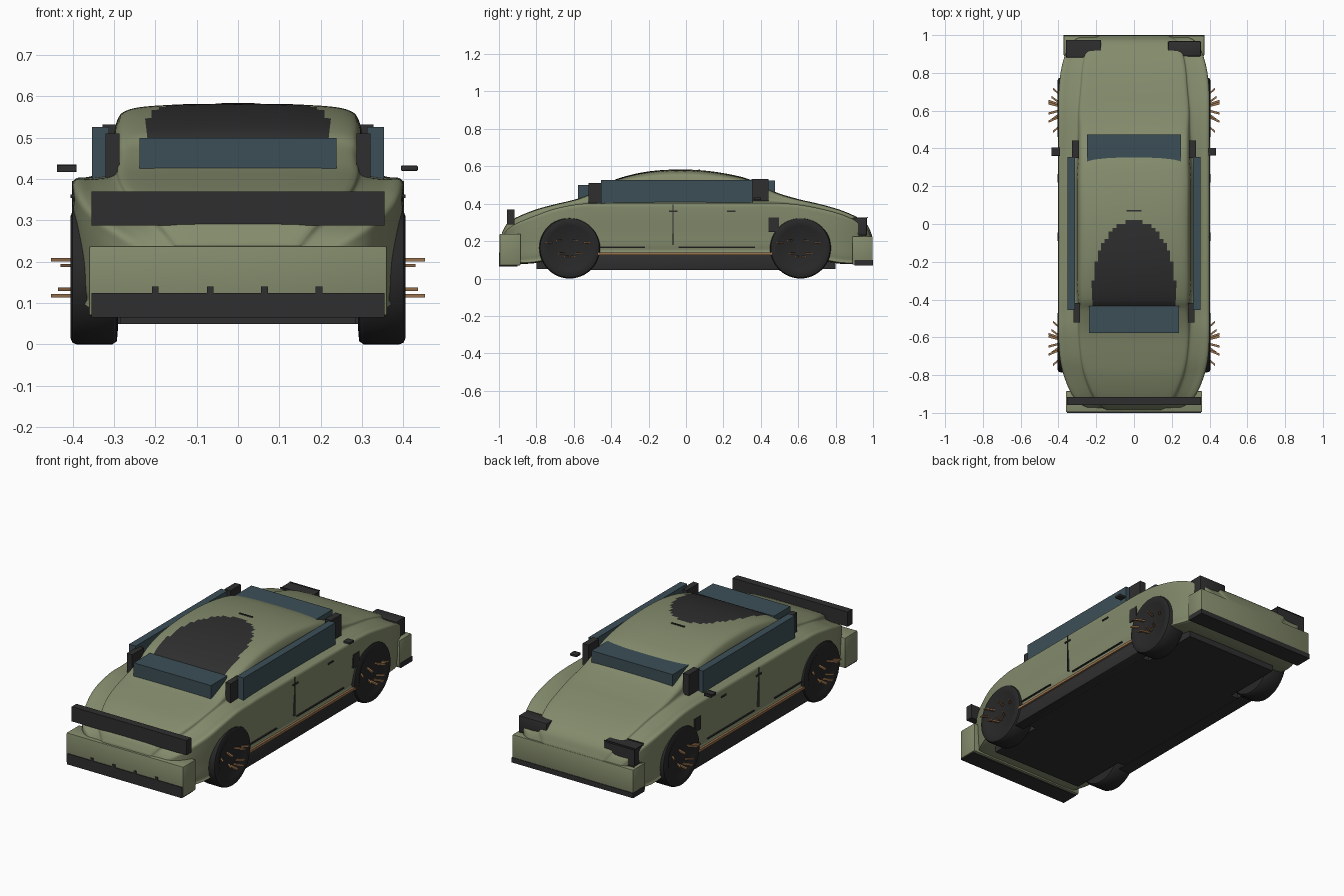
import bpy, bmesh, math
from mathutils import Vector


def material(name, rgb):
    m = bpy.data.materials.new(name)
    m.diffuse_color = (*rgb, 1)
    return m


OLIVE = material("olive paint", (0.23, 0.26, 0.15))
DARK = material("dark trim", (0.028, 0.028, 0.028))
TYRE = material("tyre black", (0.021, 0.021, 0.021))
GLASS = material("blue glass", (0.046, 0.078, 0.095))
COPPER = material("copper", (0.32, 0.17, 0.075))


def finish(name, bm, mats, smooth=None):
    bmesh.ops.recalc_face_normals(bm, faces=bm.faces[:])
    me = bpy.data.meshes.new(name)
    bm.to_mesh(me)
    bm.free()
    for m in mats:
        me.materials.append(m)
    ob = bpy.data.objects.new(name, me)
    bpy.context.collection.objects.link(ob)
    if smooth:
        bpy.ops.object.select_all(action='DESELECT')
        ob.select_set(True)
        bpy.context.view_layer.objects.active = ob
        bpy.ops.object.shade_smooth_by_angle(angle=math.radians(smooth))
    return ob


def box(name, mat, x, y, z, bevel=0.0, mirror=False):
    """Box from (min, max) ranges, optionally repeated on the other side."""
    for s in ((1, -1) if mirror else (1,)):
        bm = bmesh.new()
        bmesh.ops.create_cube(bm, size=1)
        for v in bm.verts:
            v.co = [(a + b) / 2 + c * (b - a) for c, (a, b) in zip(v.co, (x, y, z))]
            v.co.x *= s
        if bevel:
            bmesh.ops.bevel(bm, geom=bm.edges[:], offset=bevel, segments=2,
                            profile=0.5, affect='EDGES')
        finish(name, bm, [mat], 30 if bevel else None)


def spline(pts, n):
    """Catmull-Rom resampling with n samples per span."""
    p = [Vector(q) for q in pts]
    p = [2 * p[0] - p[1]] + p + [2 * p[-1] - p[-2]]
    out = []
    for i in range(1, len(p) - 2):
        a, b, c, d = p[i - 1:i + 3]
        for k in range(n):
            t = k / n
            out.append(0.5 * (2 * b + (c - a) * t + (2 * a - 5 * b + 4 * c - d) * t * t
                              + (3 * b - a - 3 * c + d) * t ** 3))
    return out + [p[-2]]


# Body stations: y, half width, bottom, shoulder height, top height, cabin half width
STATIONS = [
    (-0.985, 0.21, 0.10, 0.215, 0.245, 0.15), (-0.955, 0.28, 0.09, 0.26, 0.295, 0.19),
    (-0.90, 0.33, 0.08, 0.295, 0.33, 0.23), (-0.80, 0.372, 0.085, 0.335, 0.37, 0.27),
    (-0.70, 0.393, 0.11, 0.37, 0.397, 0.29), (-0.57, 0.400, 0.13, 0.395, 0.430, 0.30),
    (-0.46, 0.400, 0.13, 0.398, 0.480, 0.30), (-0.40, 0.400, 0.13, 0.400, 0.520, 0.305),
    (-0.30, 0.400, 0.13, 0.400, 0.553, 0.31), (-0.18, 0.400, 0.13, 0.400, 0.575, 0.31),
    (-0.04, 0.400, 0.13, 0.400, 0.583, 0.31), (0.10, 0.400, 0.13, 0.400, 0.577, 0.31),
    (0.24, 0.400, 0.13, 0.400, 0.556, 0.31), (0.35, 0.400, 0.13, 0.400, 0.526, 0.305),
    (0.48, 0.400, 0.13, 0.400, 0.462, 0.30), (0.60, 0.400, 0.13, 0.392, 0.425, 0.30),
    (0.72, 0.397, 0.10, 0.370, 0.397, 0.29), (0.83, 0.383, 0.08, 0.340, 0.365, 0.28),
    (0.92, 0.355, 0.08, 0.300, 0.325, 0.26), (0.97, 0.32, 0.085, 0.260, 0.285, 0.23),
    (0.995, 0.27, 0.10, 0.205, 0.230, 0.19)]


def section(w, zb, zs, zt, g):
    h, m = zt - zs, zs - zb
    return [(0, zb), (0.88 * w, zb), (0.965 * w, zb + 0.1 * m), (0.985 * w, zb + 0.45 * m),
            (w, zb + 0.85 * m), (0.985 * w, zs), (0.5 * (w + g), zs + 0.04 * h),
            (g, zs + 0.20 * h), (0.955 * g, zs + 0.72 * h), (0.85 * g, zs + 0.92 * h),
            (0.5 * g, zs + 0.985 * h), (0, zt)]


bm = bmesh.new()
rings = []
params = spline([s[:3] for s in STATIONS], 7), spline([s[3:] for s in STATIONS], 7)
for p, q in zip(*params):
    half = spline([(a, b, 0) for a, b in section(p[1], p[2], q[0], q[1], q[2])], 7)
    loop = [(v.x, v.y) for v in half] + [(-v.x, v.y) for v in half[-2:0:-1]]
    rings.append([bm.verts.new((x, p[0], z)) for x, z in loop])
for a, b in zip(rings, rings[1:]):
    for i in range(len(a)):
        j = (i + 1) % len(a)
        bm.faces.new((a[i], a[j], b[j], b[i]))
bm.faces.new(rings[0])
bm.faces.new(rings[-1])
# Dark roof panel: rounded at one end, running down under the sloping glass
for f in bm.faces:
    c = f.calc_center_median()
    if c.z > 0.45 and -0.47 < c.y < 0.02:
        t = max(0, (c.y + 0.36) / 0.38)
        if abs(c.x) < 0.22 * math.sqrt(1 - t * t):
            f.material_index = 1
finish("body", bm, [OLIVE, DARK], 40)

# Bumpers, their lower strips and the front bar
box("front_bumper", OLIVE, (-0.36, 0.36), (-0.996, -0.885), (0.07, 0.238), 0.004)
box("front_bumper_strip", DARK, (-0.354, 0.354), (-1.0, -0.90), (0.065, 0.125))
for x in (-0.2, -0.067, 0.064, 0.196):
    box("strip_tab", DARK, (x - 0.008, x + 0.008), (-1.0, -0.98), (0.12, 0.14))
box("front_bar", DARK, (-0.354, 0.354), (-0.958, -0.917), (0.288, 0.37))
box("rear_bumper", OLIVE, (-0.372, 0.372), (0.89, 0.997), (0.075, 0.225), 0.004)
box("rear_bumper_strip", DARK, (-0.374, 0.374), (0.90, 1.0), (0.07, 0.098))
box("rear_lamp", DARK, (0.18, 0.355), (0.888, 0.968), (0.23, 0.325), 0.006, True)

# Glass and pillars
box("front_glass", GLASS, (-0.238, 0.238), (-0.578, -0.435), (0.40, 0.50))
box("rear_glass", GLASS, (-0.25, 0.25), (0.32, 0.475), (0.42, 0.525))
box("side_glass", GLASS, (0.312, 0.353), (-0.455, 0.355), (0.395, 0.526), 0, True)
box("front_pillar", DARK, (0.287, 0.32), (-0.522, -0.418), (0.398, 0.51), 0, True)
box("rear_pillar", DARK, (0.292, 0.328), (0.35, 0.442), (0.415, 0.532), 0, True)

# Small fittings
box("mirror", DARK, (0.394, 0.435), (0.362, 0.402), (0.42, 0.433), 0.003, True)
box("side_vent", DARK, (0.385, 0.402), (0.442, 0.497), (0.25, 0.325), 0, True)
box("roof_fin", DARK, (-0.04, 0.04), (0.066, 0.074), (0.57, 0.584))
for y in (-0.09, 0.22):
    box("door_handle", DARK, (0.38, 0.405), (y, y + 0.045), (0.355, 0.363), 0, True)
for y0, y1 in ((-0.46, -0.22), (-0.04, 0.37)):
    box("door_seam", DARK, (0.37, 0.396), (y0, y1), (0.164, 0.170), 0, True)
box("door_gap", DARK, (0.385, 0.4015), (-0.072, -0.067), (0.18, 0.395), 0, True)

# Underside
box("floor", DARK, (-0.335, 0.335), (-0.47, 0.46), (0.05, 0.16))
box("floor_end", DARK, (-0.285, 0.285), (-0.80, 0.80), (0.05, 0.14))
box("sill", DARK, (0.33, 0.393), (-0.52, 0.50), (0.045, 0.13), 0.006, True)
box("sill_trim", COPPER, (0.37, 0.402), (-0.50, 0.48), (0.125, 0.139), 0, True)

# Wheels: lathed tyre outline plus small copper spokes that stick out
R = 0.163
PROFILE = [(0, 0.401), (0.115, 0.401), (0.122, 0.405), (0.148, 0.405), (0.158, 0.401),
           (R, 0.390), (R, 0.305), (0.155, 0.293), (0.12, 0.29), (0, 0.29)]
SPOKES = [(-0.095, 0.191, -0.03, 0.43), (-0.045, 0.205, -0.025, 0.453),
          (0.02, 0.205, 0.02, 0.453), (0.075, 0.191, 0.03, 0.43),
          (-0.03, 0.134, -0.03, 0.436), (0.03, 0.134, 0.03, 0.436),
          (-0.012, 0.118, -0.015, 0.453), (0.012, 0.118, 0.015, 0.453)]
for yc in (-0.622, 0.612):
    for s in (1, -1):
        bm = bmesh.new()
        vs = [bm.verts.new((x, r, 0)) for r, x in PROFILE]
        es = [bm.edges.new(e) for e in zip(vs, vs[1:])]
        bmesh.ops.spin(bm, geom=vs + es, cent=(0, 0, 0), axis=(1, 0, 0),
                       angle=2 * math.pi, steps=48)
        bmesh.ops.remove_doubles(bm, verts=bm.verts[:], dist=1e-5)
        for v in bm.verts:
            v.co = (s * v.co.x, v.co.y + yc, v.co.z + R)
        finish("wheel", bm, [TYRE], 35)
        bm = bmesh.new()
        for dy, z, lean, x1 in SPOKES:
            cube = bmesh.ops.create_cube(bm, size=1)["verts"]
            for v in cube:
                t = v.co.x + 0.5
                v.co = (s * (0.395 + t * (x1 - 0.395)),
                        yc + dy + lean * t + v.co.y * 0.012, z + v.co.z * 0.008)
        finish("wheel_spokes", bm, [COPPER])
